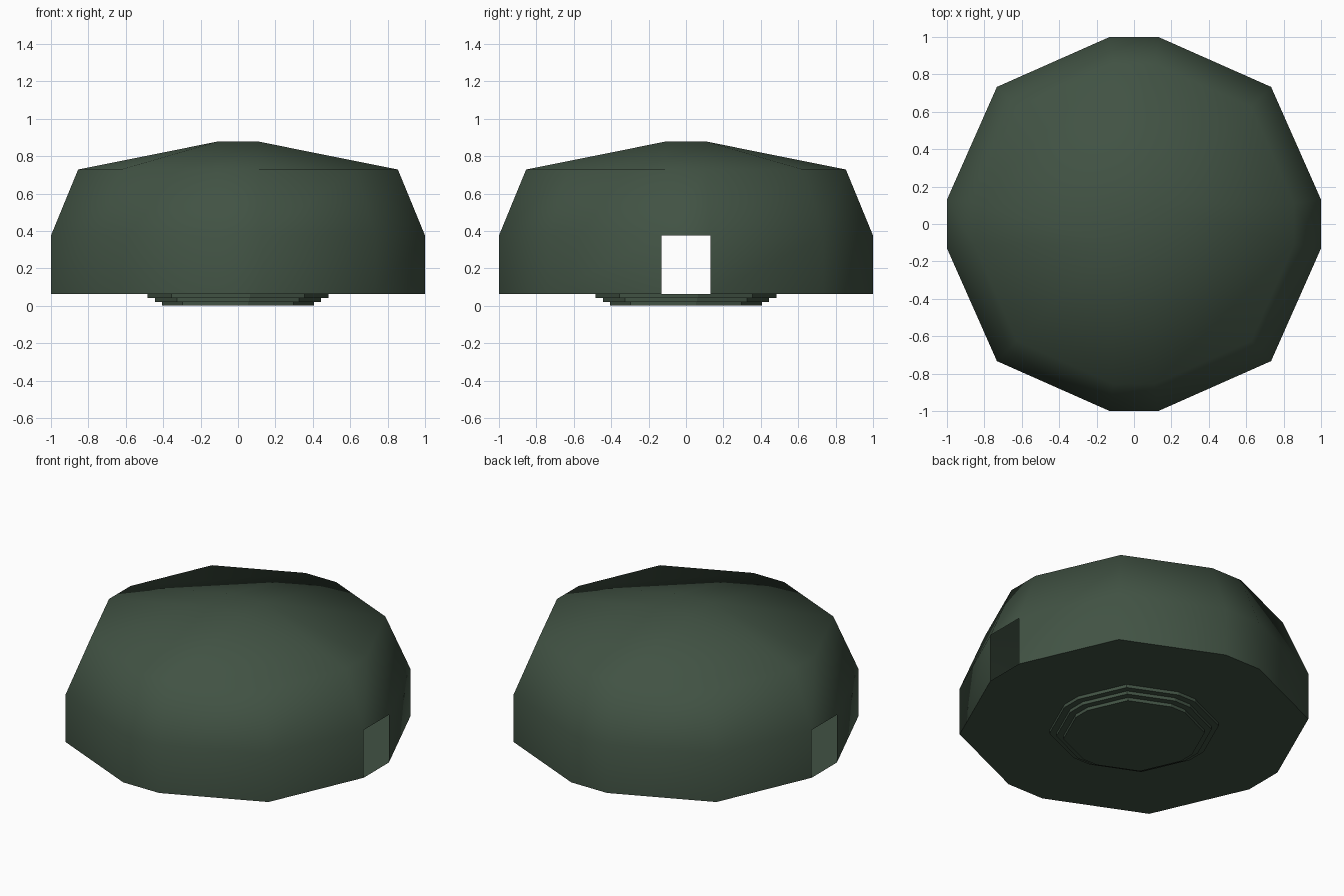
import bpy, bmesh

if "Cube" in bpy.data.objects:
    bpy.data.objects.remove(bpy.data.objects["Cube"])

green = bpy.data.materials.new("dark green")
green.diffuse_color = (0.053, 0.085, 0.057, 1)
green.use_nodes = True
green.node_tree.nodes["Principled BSDF"].inputs["Base Color"].default_value = green.diffuse_color


def outline(scale, z):
    """Twelve-sided outline: four short flats on the axes, four corners on the diagonals."""
    pts = []
    x, y = (1, 0), (0, 1)
    for k in range(4):
        for a, b in ((1, -0.13), (1, 0.13), (0.733, 0.733)):
            pts.append(((a * x[0] + b * y[0]) * scale, (a * x[1] + b * y[1]) * scale, z))
        x, y = y, (-x[0], -x[1])
    return pts


def finish(name, bm, smooth):
    for f in bm.faces:
        f.smooth = smooth
    me = bpy.data.meshes.new(name)
    bm.to_mesh(me)
    bm.free()
    me.materials.append(green)
    ob = bpy.data.objects.new(name, me)
    bpy.context.collection.objects.link(ob)


def band(bm, low, high, skip=()):
    for i in range(12):
        if i not in skip:
            j = (i + 1) % 12
            bm.faces.new((low[i], low[j], high[j], high[i]))


def ring(bm, scale, z):
    return [bm.verts.new(p) for p in outline(scale, z)]


# Shell: walls with an open doorway on each x side, and a shallow roof
bm = bmesh.new()
bottom, middle, eave = ring(bm, 1, 0.063), ring(bm, 1, 0.375), ring(bm, 0.855, 0.728)
band(bm, bottom, middle, skip=(0, 6))
band(bm, middle, eave)
c = 0.108
top = [bm.verts.new((sx * c, sy * c, 0.878)) for sx, sy in ((1, 1), (-1, 1), (-1, -1), (1, -1))]
bm.faces.new(top)
for k in range(4):
    a, b, d, e = (eave[(3 * k + n) % 12] for n in range(4))
    bm.faces.new((a, b, top[k], top[k - 1]))
    if k % 2:  # corner folded across, leaving a flat outer triangle
        bm.faces.new((b, d, e))
        bm.faces.new((b, e, top[k]))
    else:      # corner folded along the diagonal
        bm.faces.new((b, d, top[k]))
        bm.faces.new((d, e, top[k]))
finish("shell", bm, True)

# Floor under the shell
bm = bmesh.new()
bm.faces.new(ring(bm, 1, 0.063)[::-1])
finish("floor", bm, False)

# Stepped foot
for n, s in enumerate((0.405, 0.445, 0.485)):
    bm = bmesh.new()
    low, high = ring(bm, s, 0.021 * n), ring(bm, s, 0.021 * (n + 1))
    band(bm, low, high)
    bm.faces.new(low[::-1])
    finish("foot_step_%d" % (n + 1), bm, False)
